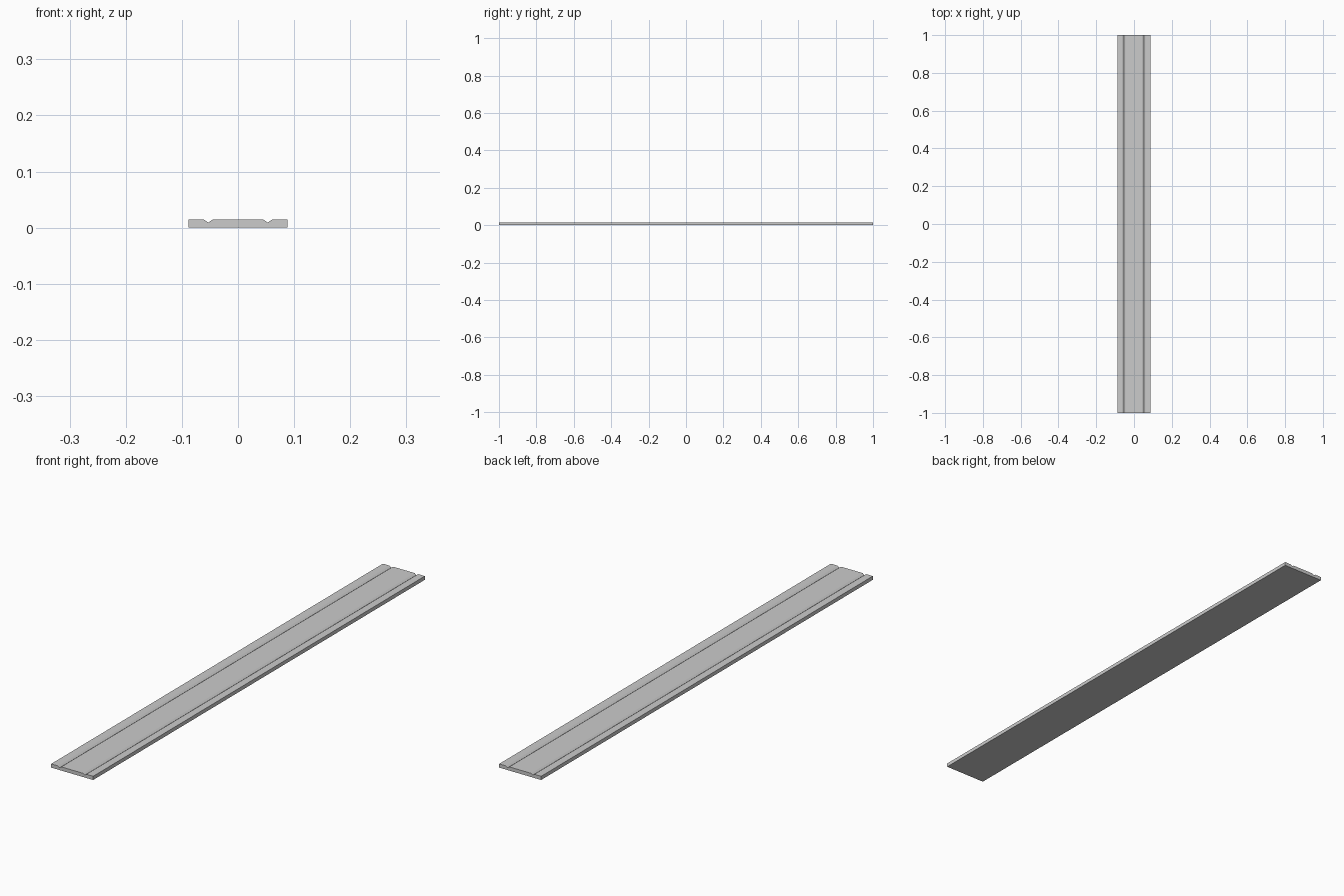
import bpy, bmesh

if "Cube" in bpy.data.objects:
    bpy.data.objects.remove(bpy.data.objects["Cube"])

HALF_W, HALF_L, HEIGHT = 0.0885, 1.0, 0.0142
GROOVE_X, GROOVE_HALF, GROOVE_Z = 0.053, 0.0075, 0.009

# Right half of the cross-section: flat base, side, and V groove in the top
half = [(HALF_W, 0), (HALF_W, HEIGHT),
        (GROOVE_X + GROOVE_HALF, HEIGHT),
        (GROOVE_X, GROOVE_Z),
        (GROOVE_X - GROOVE_HALF, HEIGHT)]
profile = half + [(-x, z) for x, z in reversed(half)]

# Grooved plank: profile extruded along its length
bm = bmesh.new()
end = bm.faces.new([bm.verts.new((x, -HALF_L, z)) for x, z in profile])
ext = bmesh.ops.extrude_face_region(bm, geom=[end], use_keep_orig=True)
bmesh.ops.translate(bm, vec=(0, 2 * HALF_L, 0),
                    verts=[g for g in ext["geom"] if isinstance(g, bmesh.types.BMVert)])
bmesh.ops.recalc_face_normals(bm, faces=bm.faces)

mesh = bpy.data.meshes.new("grooved_plank")
bm.to_mesh(mesh)
bm.free()
plank = bpy.data.objects.new("grooved_plank", mesh)
bpy.context.collection.objects.link(plank)
